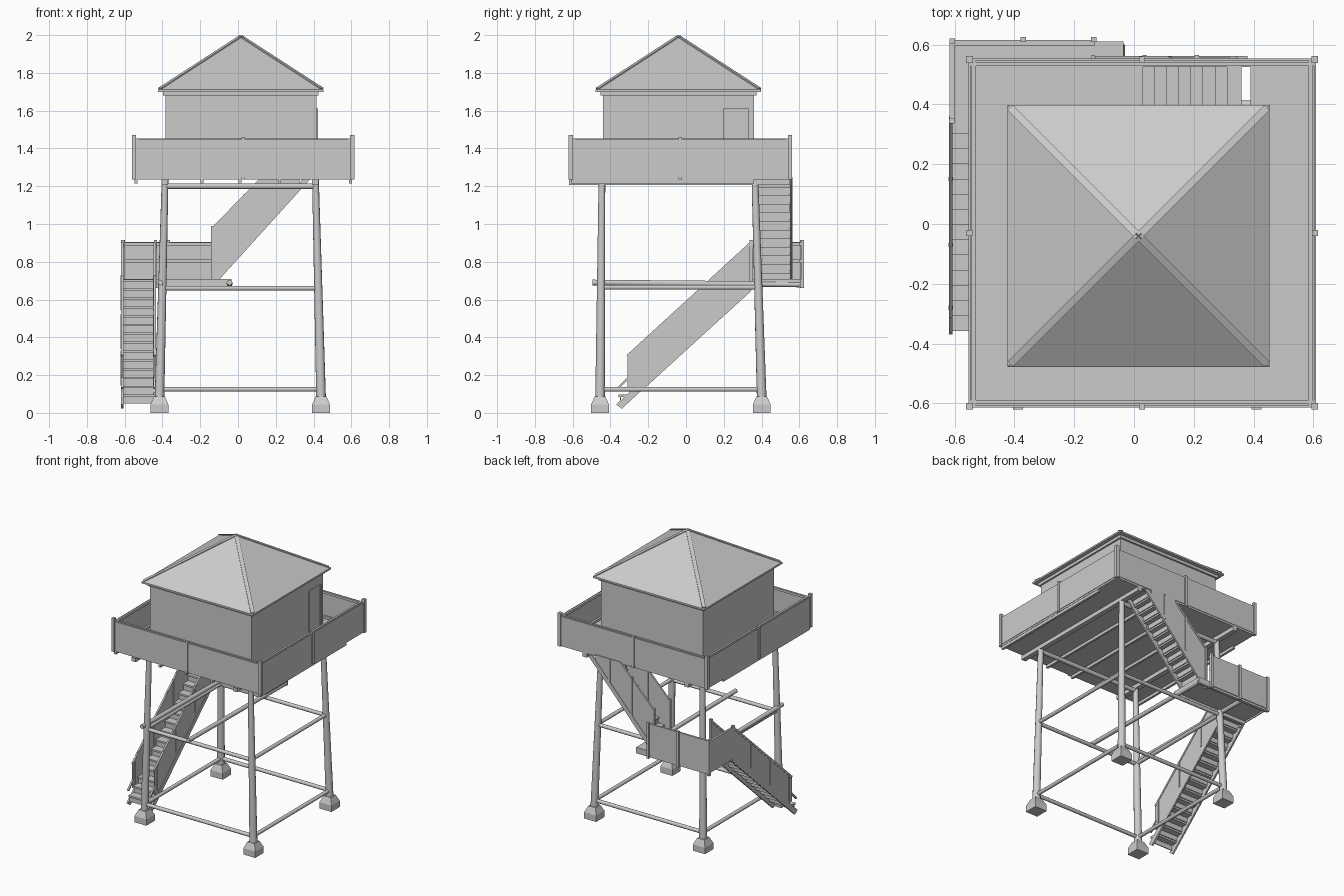
import bpy, bmesh, math
from mathutils import Vector, Matrix

if "Cube" in bpy.data.objects:
    bpy.data.objects.remove(bpy.data.objects["Cube"])

CX, CY = 0.015, -0.04          # centre of the cabin and roof


def finish(name, bm, smooth=False):
    bmesh.ops.recalc_face_normals(bm, faces=bm.faces)
    me = bpy.data.meshes.new(name)
    bm.to_mesh(me)
    bm.free()
    ob = bpy.data.objects.new(name, me)
    bpy.context.collection.objects.link(ob)
    if smooth:
        bpy.ops.object.select_all(action='DESELECT')
        ob.select_set(True)
        bpy.context.view_layer.objects.active = ob
        bpy.ops.object.shade_smooth_by_angle(angle=math.radians(40))
    return ob


def add_box(bm, x0, x1, y0, y1, z0, z1):
    m = Matrix.Translation(((x0 + x1) / 2, (y0 + y1) / 2, (z0 + z1) / 2))
    bmesh.ops.create_cube(bm, size=1, matrix=m @ Matrix.Diagonal((x1 - x0, y1 - y0, z1 - z0, 1)))


def box(name, *b):
    bm = bmesh.new()
    add_box(bm, *b)
    return finish(name, bm)


def beam(name, a, b, w, h):
    """Rectangular bar from a to b."""
    a, b = Vector(a), Vector(b)
    d = b - a
    bm = bmesh.new()
    rot = d.to_track_quat('Y', 'Z').to_matrix().to_4x4()
    bmesh.ops.create_cube(bm, size=1, matrix=Matrix.Translation((a + b) / 2) @ rot
                          @ Matrix.Diagonal((w, d.length, h, 1)))
    return finish(name, bm)


def pole(name, a, b, r0, r1=None):
    """Round, optionally tapered, log from a to b."""
    a, b = Vector(a), Vector(b)
    d = b - a
    bm = bmesh.new()
    bmesh.ops.create_cone(bm, cap_ends=True, segments=12, radius1=r0, radius2=r1 or r0, depth=d.length,
                          matrix=Matrix.Translation((a + b) / 2) @ d.to_track_quat('Z', 'Y').to_matrix().to_4x4())
    return finish(name, bm, True)


def sheet(name, pts, axis, lo, hi):
    """Flat profile (u, z) given a thickness along x or y."""
    bm = bmesh.new()
    place = (lambda u, z, t: (t, u, z)) if axis == 'x' else (lambda u, z, t: (u, t, z))
    rings = [[bm.verts.new(place(u, z, t)) for u, z in pts] for t in (lo, hi)]
    bm.faces.new(rings[0])
    bm.faces.new(rings[1])
    n = len(pts)
    for i in range(n):
        j = (i + 1) % n
        bm.faces.new((rings[0][i], rings[0][j], rings[1][j], rings[1][i]))
    return finish(name, bm)


def frustum(bm, cx, cy, z0, h0, z1, h1):
    m = Matrix.Translation((cx, cy, (z0 + z1) / 2)) @ Matrix.Rotation(math.pi / 4, 4, 'Z')
    bmesh.ops.create_cone(bm, cap_ends=True, segments=4, radius1=h0 * math.sqrt(2),
                          radius2=h1 * math.sqrt(2), depth=z1 - z0, matrix=m)


def stairs(name, axis, start, end, lo, hi, n):
    """Thin treads and risers climbing from start to end, each (u, z)."""
    bm = bmesh.new()
    du, dz = (end[0] - start[0]) / n, (end[1] - start[1]) / n
    for i in range(n):
        u, z = start[0] + i * du, start[1] + i * dz
        for u0, u1, z0, z1 in ((u - 0.008, u + du, z + dz - 0.012, z + dz),
                               (u, u + 0.006, z, z + dz - 0.012)):
            b = (lo, hi, u0, u1) if axis == 'x' else (u0, u1, lo, hi)
            add_box(bm, *b, z0, z1)
    return finish(name, bm)


# Concrete feet and tapered legs
top = lambda sx, sy: (0.012 + sx * 0.398, -0.04 + sy * 0.405, 1.24)
foot = lambda sx, sy: (0.012 + sx * 0.428, -0.027 + sy * 0.428, 0.07)


def on_leg(sx, sy, z):
    f, t = Vector(foot(sx, sy)), Vector(top(sx, sy))
    return f.lerp(t, (z - f.z) / (t.z - f.z))


for sx in (-1, 1):
    for sy in (-1, 1):
        x, y, _ = foot(sx, sy)
        bm = bmesh.new()
        frustum(bm, x, y, 0.0, 0.047, 0.045, 0.047)
        frustum(bm, x, y, 0.045, 0.047, 0.088, 0.028)
        finish("foot", bm)
        pole("leg", foot(sx, sy), top(sx, sy), 0.026, 0.018)

# Horizontal braces between the legs
for s in (-1, 1):
    for z, r in ((0.125, 0.013), (0.66, 0.013), (1.2, 0.015)):
        pole("cross_brace", on_leg(-1, s, z), on_leg(1, s, z), r)
    for z in (0.125, 0.665):
        pole("side_brace", on_leg(s, -1, z), on_leg(s, 1, z), 0.013)
# Long logs carrying the landing
for x in (-0.045, -0.41):
    pole("landing_log", (x, -0.495, 0.69), (x, 0.6, 0.68), 0.015)

# Deck floor around the stair opening, beams and joists
DX0, DX1, DY0, DY1 = -0.55, 0.605, -0.61, 0.55
bm = bmesh.new()
add_box(bm, DX0, DX1, DY0, 0.36, 1.235, 1.252)
add_box(bm, DX0, 0.03, 0.36, DY1, 1.235, 1.252)
add_box(bm, 0.39, DX1, 0.36, DY1, 1.235, 1.252)
add_box(bm, 0.03, 0.39, 0.525, DY1, 1.235, 1.252)
finish("deck_floor", bm)
for x in (-0.388, 0.41):
    box("deck_beam", x - 0.017, x + 0.017, -0.62, 0.55, 1.207, 1.235)
for x in (DX0 + 0.01, -0.19, 0.01, 0.22, DX1 - 0.01):
    box("deck_joist", x - 0.008, x + 0.008, DY0, 0.36, 1.215, 1.235)

# Railing sheets, rails and posts round the deck
corners = [(DX0, DY0), (DX1, DY0), (DX1, DY1), (DX0, DY1)]
for i in range(4):
    (ax, ay), (bx, by) = corners[i], corners[(i + 1) % 4]
    beam("deck_railing_sheet", (ax, ay, 1.348), (bx, by, 1.348), 0.006, 0.2)
    inx, iny = (CX - (ax + bx) / 2) * 0.025, (CY - (ay + by) / 2) * 0.025
    for z in (1.27, 1.445):
        beam("deck_rail", (ax + inx, ay + iny, z), (bx + inx, by + iny, z), 0.014, 0.016)
    mx, my = (ax + bx) / 2, (ay + by) / 2
    box("mid_post", mx - 0.01, mx + 0.01, my - 0.01, my + 0.01, 1.235, 1.46)
    box("corner_post", ax - 0.011, ax + 0.011, ay - 0.011, ay + 0.011, 1.235, 1.472)

# Cabin with eave trim and a framed door on the right side
box("cabin", CX - 0.4, CX + 0.4, CY - 0.4, CY + 0.4, 1.25, 1.7)
box("eave_trim", CX - 0.412, CX + 0.412, CY - 0.412, CY + 0.412, 1.68, 1.702)
box("door", CX + 0.4, CX + 0.404, 0.205, 0.325, 1.252, 1.605)
for y in (0.198, 0.325):
    box("door_jamb", CX + 0.398, CX + 0.408, y, y + 0.007, 1.252, 1.612)
box("door_head", CX + 0.398, CX + 0.408, 0.198, 0.332, 1.605, 1.612)

# Pyramid roof with hip caps
R = 0.438
bm = bmesh.new()
frustum(bm, CX, CY, 1.7, R, 1.712, R)
frustum(bm, CX, CY, 1.712, R, 1.995, 0.004)
finish("roof", bm)
for sx in (-1, 1):
    for sy in (-1, 1):
        beam("hip_cap", (CX + sx * (R - 0.01), CY + sy * (R - 0.01), 1.718), (CX, CY, 1.995), 0.025, 0.006)

# Landing: floor, rails, sheets and posts
box("landing_floor", -0.61, -0.035, 0.36, 0.61, 0.69, 0.708)
for y in (0.375, 0.6):
    box("landing_joist", -0.61, -0.035, y - 0.01, y + 0.01, 0.665, 0.69)
box("landing_back_sheet", -0.615, -0.13, 0.609, 0.615, 0.68, 0.905)
box("landing_side_sheet", -0.617, -0.611, 0.345, 0.615, 0.68, 0.905)
for z in (0.805, 0.895):
    box("landing_back_rail", -0.612, -0.13, 0.597, 0.61, z - 0.008, z + 0.008)
    box("landing_side_rail", -0.612, -0.6, 0.345, 0.61, z - 0.008, z + 0.008)
for x, y in ((-0.608, 0.612), (-0.37, 0.617), (-0.135, 0.617), (-0.61, 0.345), (-0.437, 0.345)):
    box("landing_post", x - 0.009, x + 0.009, y - 0.009, y + 0.009, 0.66, 0.915)

# Lower flight along the left side
stairs("lower_stairs", 'x', (-0.35, 0.05), (0.36, 0.705), -0.61, -0.44, 14)
for x in (-0.613, -0.441):
    sheet("lower_stair_sheet", [(0.345, 0.91), (-0.31, 0.31), (-0.31, 0.13), (-0.22, 0.13), (0.345, 0.645)],
          'x', x - 0.003, x + 0.003)
    sheet("lower_stringer", [(-0.37, 0.045), (-0.34, 0.022), (0.36, 0.665), (0.36, 0.7)],
          'x', x - 0.006, x + 0.006)
    for y in (-0.28, -0.07, 0.15):
        z = 0.345 + 0.92 * (y + 0.27)
        box("lower_stair_post", x - 0.008, x + 0.008, y - 0.007, y + 0.007, z - 0.19, z - 0.005)
    beam("lower_handrail", (x, -0.31, 0.3), (x, 0.345, 0.9), 0.012, 0.014)
    beam("lower_stub", (x, -0.36, 0.13), (x, -0.3, 0.19), 0.012, 0.012)

# Upper flight along the back side
stairs("upper_stairs", 'y', (-0.13, 0.705), (0.36, 1.252), 0.38, 0.55, 12)
for y in (0.378, 0.556):
    sheet("upper_stair_sheet", [(-0.13, 0.99), (0.125, 1.25), (0.32, 1.25), (0.32, 1.19), (-0.13, 0.715)],
          'y', y - 0.003, y + 0.003)
    sheet("upper_stringer", [(-0.14, 0.71), (-0.1, 0.705), (0.38, 1.235), (0.345, 1.24)],
          'y', y - 0.006, y + 0.006)
    for x, z0, z1 in ((-0.137, 0.68, 0.99), (0.035, 0.9, 1.16), (0.21, 1.07, 1.25)):
        box("upper_stair_post", x - 0.007, x + 0.007, y - 0.009, y + 0.009, z0, z1)
    beam("upper_handrail", (-0.13, y, 0.98), (0.12, y, 1.235), 0.012, 0.014)
